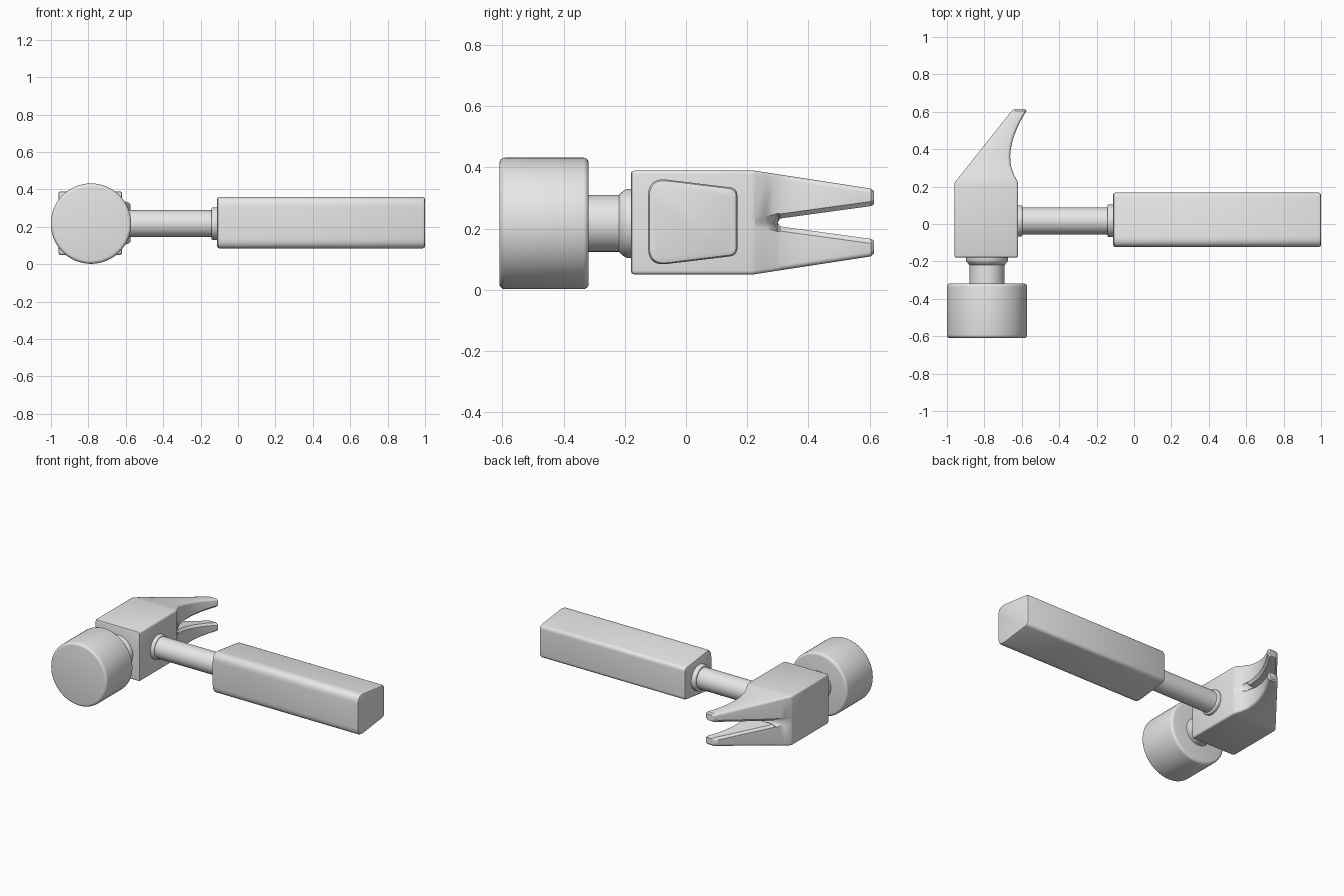
import bpy, bmesh, math
from mathutils import Vector

cube = bpy.data.objects.get("Cube")
if cube:
    bpy.data.objects.remove(cube, do_unlink=True)

CZ = 0.217          # height of the tool's centre line
HEAD_X = -0.786     # axis of the striking side
SHAFT_Y = 0.017     # axis of the handle

grey = bpy.data.materials.new("light grey")
grey.use_nodes = True
grey.diffuse_color = (0.8, 0.8, 0.8, 1)
grey.node_tree.nodes["Principled BSDF"].inputs["Base Color"].default_value = (0.8, 0.8, 0.8, 1)


def finish(name, bm, location, angle=35):
    bmesh.ops.recalc_face_normals(bm, faces=bm.faces[:])
    mesh = bpy.data.meshes.new(name)
    bm.to_mesh(mesh)
    bm.free()
    mesh.materials.append(grey)
    obj = bpy.data.objects.new(name, mesh)
    obj.location = location
    bpy.context.collection.objects.link(obj)
    bpy.ops.object.select_all(action='DESELECT')
    obj.select_set(True)
    bpy.context.view_layer.objects.active = obj
    bpy.ops.object.shade_smooth_by_angle(angle=math.radians(angle))
    return obj


def loft(bm, rings, skip=None):
    """Bridge equal-sized closed rings and cap both ends."""
    loops = [[bm.verts.new(p) for p in ring] for ring in rings]
    n = len(loops[0])
    for r, (a, b) in enumerate(zip(loops, loops[1:])):
        for i in range(n):
            j = (i + 1) % n
            if not (skip and skip(r, i)):
                bm.faces.new((a[i], a[j], b[j], b[i]))
    bm.faces.new(loops[0])
    bm.faces.new(loops[-1])


def lathe(name, profile, axis, location, sides=64):
    """Turn (distance, radius) pairs around the x or y axis."""
    rings = []
    for t, r in profile:
        ring = []
        for k in range(sides):
            a = 2 * math.pi * k / sides
            u, v = r * math.cos(a), r * math.sin(a)
            ring.append((t, u, v) if axis == 'x' else (u, t, v))
        rings.append(ring)
    bm = bmesh.new()
    loft(bm, rings)
    return finish(name, bm, location)


def rounded(start, end, radius, bevel, steps=4):
    """Profile of a cylinder with rounded rims."""
    arc = [(bevel * (1 - math.cos(a)), radius - bevel * (1 - math.sin(a)))
           for a in (math.pi / 2 * i / steps for i in range(steps + 1))]
    return [(start + t, r) for t, r in arc] + [(end - t, r) for t, r in reversed(arc)]


# Striking face, neck and collar
strike = (HEAD_X, 0, CZ)
lathe("striking_face", rounded(-0.61, -0.318, 0.215, 0.018), 'y', strike)
lathe("neck", [(-0.33, 0.093), (-0.17, 0.093)], 'y', strike)
lathe("neck_collar", [(-0.22, 0.09), (-0.216, 0.097), (-0.2, 0.11),
                      (-0.194, 0.113), (-0.17, 0.113)], 'y', strike)

# Shaft with a collar at each end
handle = (0, SHAFT_Y, CZ)
lathe("shaft", [(-0.64, 0.072), (-0.09, 0.072)], 'x', handle)
lathe("head_collar", rounded(-0.63, -0.596, 0.083, 0.008), 'x', handle)
lathe("grip_collar", rounded(-0.142, -0.1, 0.087, 0.008), 'x', handle)


# Grip: tapered section, softer on the front edges
def fillet(prev, corner, nxt, radius, steps=6):
    c = Vector(corner)
    a = c + (Vector(prev) - c).normalized() * radius
    b = c + (Vector(nxt) - c).normalized() * radius
    return [(1 - t) ** 2 * a + 2 * t * (1 - t) * c + t * t * b
            for t in (i / steps for i in range(steps + 1))]


def grip_section(x, inset):
    f, b = -0.124 + inset, 0.168 - inset
    corners = [(f, -0.14 + inset), (b, -0.105 + inset), (b, 0.115 - inset), (f, 0.15 - inset)]
    radii = (0.06, 0.025, 0.025, 0.06)
    points = []
    for i, radius in enumerate(radii):
        points += fillet(corners[i - 1], corners[i], corners[(i + 1) % 4], radius)
    return [(x, p.x, p.y) for p in points]


bm = bmesh.new()
loft(bm, [grip_section(x, inset) for x, inset in (
    (-0.112, 0.014), (-0.108, 0.004), (-0.098, 0),
    (0.986, 0), (0.996, 0.004), (1.0, 0.014))])
finish("grip", bm, (0, 0, CZ))


# Head block running into a split claw: upper half, mirrored downward
def head_section(y, right, gap=0, cut=0, lip=0.02, soft=0.012, inset=0):
    past = max(0, y - 0.22)
    left = -0.96 + past * 0.795 + inset
    right -= inset
    top = 0.17 - past * 0.154 - inset
    points = [(right - cut, gap), (right, gap + lip)]
    for i in range(5):
        a = math.pi / 8 * i
        points.append((right - soft * (1 - math.cos(a)), top - soft * (1 - math.sin(a))))
    for i in range(4, -1, -1):
        a = math.pi / 8 * i
        points.append((left + soft * (1 - math.cos(a)), top - soft * (1 - math.sin(a))))
    points += [(left, gap + lip), (left + cut, gap)]
    return [(x, y, z) for x, z in points]


sections = [head_section(-0.18, -0.62, inset=0.01),
            head_section(-0.177, -0.62, inset=0.003),
            head_section(-0.168, -0.62),
            head_section(0.215, -0.62),
            head_section(0.225, -0.622),
            head_section(0.26, -0.64, cut=0.02),
            head_section(0.285, -0.65, cut=0.055, lip=0.025),
            head_section(0.30, -0.655, cut=0.118, lip=0.03)]
solid = len(sections) - 1
curve = [(0.308, -0.657), (0.33, -0.66), (0.36, -0.662), (0.39, -0.66), (0.42, -0.655),
         (0.45, -0.648), (0.48, -0.638), (0.51, -0.626), (0.54, -0.612),
         (0.57, -0.596), (0.595, -0.58), (0.605, -0.575)]
for y, right in curve:
    sections.append(head_section(y, right, gap=0.013 + (y - 0.308) * 0.137,
                                 cut=0.015, lip=0.015, soft=0.016))
sections.append(head_section(0.615, -0.575, gap=0.06, cut=0.012, lip=0.012,
                             soft=0.014, inset=0.008))

bm = bmesh.new()
last = len(sections[0]) - 1
loft(bm, sections, skip=lambda r, i: r < solid and i == last)
head = finish("claw_head", bm, (0, 0, CZ + 0.003), angle=32)
mirror = head.modifiers.new("lower_half", 'MIRROR')
mirror.use_axis = (False, False, True)
mirror.merge_threshold = 0.0005
